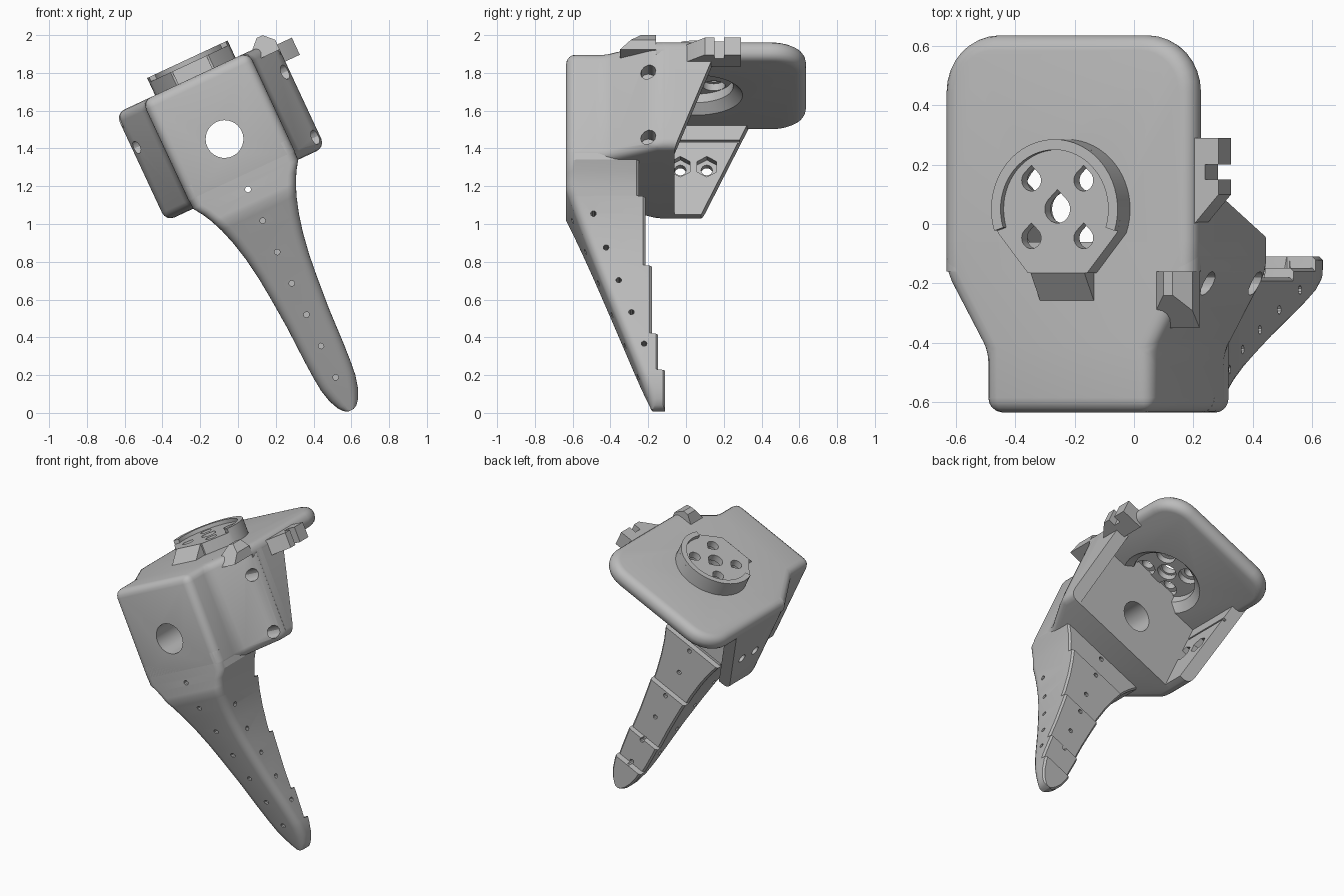
import bpy, bmesh
from math import radians, sin, cos, pi
from mathutils import Matrix

cube = bpy.data.objects.get("Cube")
if cube:
    bpy.data.objects.remove(cube, do_unlink=True)

grey = bpy.data.materials.new("plain grey")
grey.use_nodes = True
grey.diffuse_color = (0.5, 0.5, 0.5, 1)
grey.node_tree.nodes["Principled BSDF"].inputs["Base Color"].default_value = (0.5, 0.5, 0.5, 1)

HALF, NOSE = 0.465, 0.31          # half widths of the body and its front
LOW, TOP = 1.08, 1.71             # body bottom and top along its own axis
FRONT, INNER = -0.635, -0.06      # front face and back of the solid core
BOSS_Y = 0.05
parts = []
AXES = {'x': lambda a, b, t: (t, a, b),
        'y': lambda a, b, t: (a, t, b),
        'z': lambda a, b, t: (a, b, t)}


def loft(name, rings, bevels=(), part=True):
    """Skin a list of equal rings; bevels are (rule, width, segments)."""
    bm = bmesh.new()
    rows = [[bm.verts.new(p) for p in ring] for ring in rings]
    n = len(rows[0])
    for low, high in zip(rows, rows[1:]):
        for i in range(n):
            j = (i + 1) % n
            bm.faces.new((low[i], low[j], high[j], high[i]))
    bm.faces.new(rows[0][::-1])
    bm.faces.new(rows[-1])
    bmesh.ops.recalc_face_normals(bm, faces=bm.faces)
    for rule, width, segs in bevels:
        edges = [e for e in bm.edges if rule(e.verts[0].co, e.verts[1].co)]
        bmesh.ops.bevel(bm, geom=edges, offset=width, segments=segs, profile=0.5,
                        affect='EDGES', clamp_overlap=True)
    mesh = bpy.data.meshes.new(name)
    bm.to_mesh(mesh)
    bm.free()
    mesh.materials.append(grey)
    ob = bpy.data.objects.new(name, mesh)
    bpy.context.collection.objects.link(ob)
    if part:
        parts.append(ob)
    return ob


def prism(name, pts, axis, a, b, bevels=(), part=True):
    return loft(name, [[AXES[axis](p, q, t) for p, q in pts] for t in (a, b)], bevels, part)


def arc(cx, cy, r, start, end, n):
    return [(cx + r * cos(radians(start + (end - start) * i / n)),
             cy + r * sin(radians(start + (end - start) * i / n))) for i in range(n + 1)]


def disc(cx, cy, r, n=24):
    return arc(cx, cy, r, 0, 360, n)[:-1]


def box(a, b, c, d):
    return [(a, c), (b, c), (b, d), (a, d)]


def hole(pts, axis, a, b):
    ob = prism("cutter", pts, axis, a, b, part=False)
    ob.hide_render = True
    return ob


def cut(ob, cutters):
    bpy.context.view_layer.objects.active = ob
    for c in cutters:
        mod = ob.modifiers.new("cut", 'BOOLEAN')
        mod.operation, mod.solver, mod.object = 'DIFFERENCE', 'EXACT', c
        bpy.ops.object.modifier_apply(modifier=mod.name)
        bpy.data.objects.remove(c, do_unlink=True)


# Solid front core with the large bore and side screw holes
core_plan = [(-NOSE, FRONT), (NOSE, FRONT), (NOSE, -0.43), (HALF, -0.16),
             (HALF, INNER), (-HALF, INNER), (-HALF, -0.16), (-NOSE, -0.43)]
core = prism("front_core", core_plan, 'z', LOW, TOP,
             [(lambda p, q: min(p.y, q.y) < INNER - 0.01, 0.05, 4)])
cut(core, [hole(disc(0, 1.344, 0.1, 32), 'y', -0.8, 0.1),
           hole(disc(-0.2, 1.53, 0.04, 12), 'x', 0.33, 0.6),
           hole(disc(-0.2, 1.15, 0.04, 12), 'x', 0.33, 0.6),
           hole(disc(-0.2, 1.5, 0.035, 12), 'x', -0.6, -0.33)])

# Rounded top plate with a chamfered round recess beneath
plate = prism("top_plate", box(-HALF, HALF, -0.16, -FRONT), 'z', 1.6, TOP,
              [(lambda p, q: p.y > 0.5 and q.y > 0.5 and abs(p.z - q.z) > 0.05, 0.19, 8),
               (lambda p, q: max(p.y, q.y) > 0 and abs(p.z - q.z) < 0.01, 0.05, 4)])
recess = loft("cutter", [[(x, y, z) for x, y in disc(0, BOSS_Y, r, 40)]
                         for r, z in ((0.26, 1.59), (0.2, 1.65), (0.2, 1.74))], part=False)
cut(plate, [recess])

# Side flanges with sloped back edges
def outer_low(side):
    return lambda p, q: (p.x * side > HALF - 0.01 and q.x * side > HALF - 0.01
                         and max(p.z, q.z) < 1.2)

prism("left_flange", [(-0.12, LOW), (INNER, LOW), (0.16, 1.65), (-0.12, 1.65)],
      'x', HALF - 0.085, HALF, [(outer_low(1), 0.05, 4)])
right_flange = prism("right_flange", [(-0.12, LOW), (0.08, LOW), (0.345, 1.65), (-0.12, 1.65)],
                     'x', -HALF, 0.085 - HALF, [(outer_low(-1), 0.05, 4)])
cutters = [hole(box(-0.2, 0.4, 1.5, 1.515), 'x', -0.4, -0.3)]
for y in (-0.03, 0.11):
    cutters += [hole(disc(y, 1.36, 0.03, 16), 'x', -0.6, -0.3),
                hole(arc(y, 1.36, 0.06, 30, 330, 5), 'x', -0.425, -0.3)]
cut(right_flange, cutters)

# Raised horn boss, with its pattern of drop-shaped holes
boss = prism("horn_boss", arc(0, BOSS_Y, 0.235, -20, 200, 36) + [(-0.11, -0.165), (0.11, -0.165)],
             'z', 1.70, 1.785)
cutters = []
spots = [(0, 0, 0.047)] + [(sx * 0.097, sy * 0.097, 0.036) for sx in (-1, 1) for sy in (-1, 1)]
for x, y, r in spots:
    y += BOSS_Y
    drop = arc(x, y, r, 135, 405, 18) + [(x, y + 1.41 * r)]
    cutters += [hole(drop, 'z', 1.6, 1.9), hole(disc(x, y, 0.06), 'z', 1.6, 1.74)]
cut(boss, cutters)
prism("boss_rim", arc(0, BOSS_Y, 0.235, -18, 198, 36) + arc(0, BOSS_Y, 0.2, 198, -18, 36),
      'z', 1.78, 1.81)
prism("boss_ramp", [(-0.27, 1.70), (-0.12, 1.70), (-0.12, 1.785), (-0.165, 1.785)],
      'x', -0.1, 0.1)

# Slotted clip and screw cover on the edge of the plate
prism("edge_clip", [(0.40, -0.04), (0.45, -0.01), (0.55, 0.10), (0.55, 0.15), (0.50, 0.15),
                    (0.50, 0.20), (0.55, 0.20), (0.55, 0.29), (0.40, 0.29)], 'z', 1.58, 1.68)
prism("screw_cover", [(-0.35, 1.65), (-0.24, 1.757), (-0.16, 1.757), (-0.16, 1.65)], 'x', 0.33, 0.465,
      [(lambda p, q: min(p.z, q.z) > 1.75 and abs(p.x - q.x) < 0.01, 0.05, 1)])

# Tapering leg: half width by height, and a back that steps outwards
WIDTHS = [(-0.24, 0.015), (-0.228, 0.038), (-0.2, 0.06), (-0.15, 0.083), (-0.08, 0.1),
          (0.0, 0.108), (0.1, 0.114), (0.3, 0.122), (0.48, 0.136), (0.6, 0.148), (0.72, 0.167),
          (0.82, 0.19), (0.91, 0.218), (0.98, 0.247), (1.03, 0.274), (1.08, 0.307), (1.2, 0.31)]
STEPS = [(0.91, -0.25), (0.54, -0.215), (0.155, -0.18), (-0.05, -0.148), (-9, -0.11)]
CREASE = 0.955


def half_width(w):
    for (a, p), (b, q) in zip(WIDTHS, WIDTHS[1:]):
        if w <= b:
            return p + (q - p) * max(0, w - a) / (b - a)
    return NOSE


def leg_front(w):
    return FRONT + 0.38 * max(0, CREASE - w)


def leg_back(w):
    return next(y for z, y in STEPS if w > z)


def leg_ring(w):
    h, f, b = half_width(w), leg_front(w), leg_back(w)
    r = min(0.05, 0.7 * h)
    pts = arc(-h + r, f + r, r, 180, 270, 5) + arc(h - r, f + r, r, 270, 360, 5)
    e = min(0.012, 0.3 * h)
    pts += [(h, b - e), (h - e, b), (e - h, b), (-h, b - e)]
    return [(x, y, w) for x, y in pts]


levels = {w for w, _ in WIDTHS} | {CREASE}
for z, _ in STEPS[:-1]:
    levels = {w for w in levels if abs(w - z) > 0.004} | {z - 0.002, z + 0.002}
leg = loft("leg", [leg_ring(w) for w in sorted(levels)])

# Small lacing holes down the front, back and sides of the leg
cutters = [hole(disc(0, 1.05, 0.016, 10), 'y', -0.8, 0)]
for i in range(6):
    w = 0.867 - 0.183 * i
    cutters.append(hole(disc(0, w, 0.015, 10), 'y', leg_front(w) - 0.1, leg_front(w) + 0.05))
    cutters.append(hole(disc(0, w + 0.01, 0.015, 10), 'y', leg_back(w) - 0.04, leg_back(w) + 0.1))
    if i < 5:
        cutters.append(hole(disc(-0.49 + 0.067 * i, 0.82 - 0.181 * i, 0.015, 10), 'x', -0.5, 0.5))
cut(leg, cutters)

# Lean everything into its final pose and smooth the rounded faces
pose = Matrix.Rotation(radians(-25), 4, 'Y') @ Matrix.Translation((0.548, 0, 0))
bpy.ops.object.select_all(action='DESELECT')
for ob in parts:
    ob.data.transform(pose)
    ob.select_set(True)
bpy.context.view_layer.objects.active = parts[0]
bpy.ops.object.shade_smooth_by_angle(angle=radians(30))
